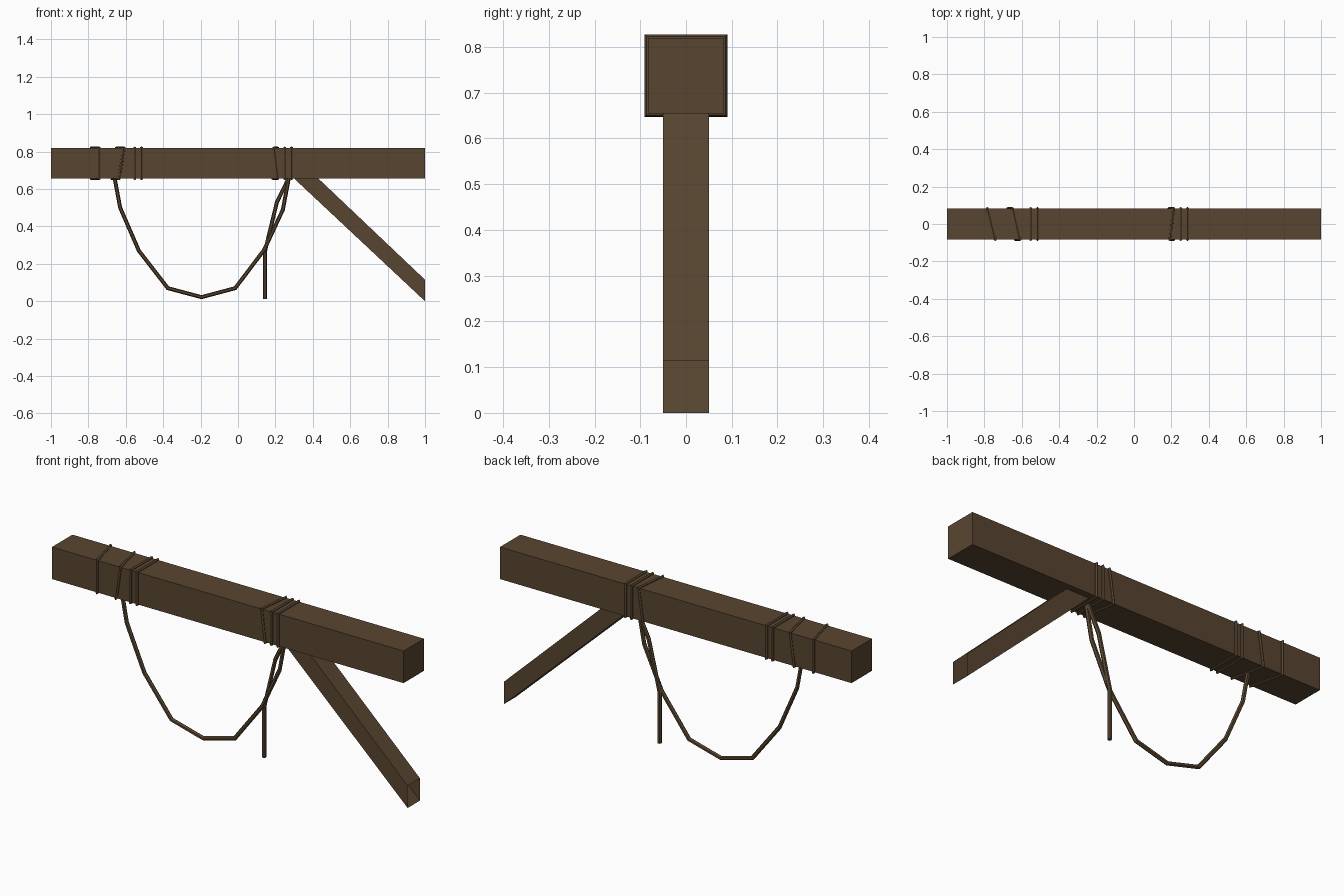
import bpy, bmesh, math
from mathutils import Vector

if "Cube" in bpy.data.objects:
    bpy.data.objects.remove(bpy.data.objects["Cube"])

brown = bpy.data.materials.new("dark_brown_wood")
brown.diffuse_color = (0.098, 0.060, 0.030, 1)
brown.use_nodes = True
brown.node_tree.nodes["Principled BSDF"].inputs["Base Color"].default_value = brown.diffuse_color


def make_object(name, bm):
    bmesh.ops.recalc_face_normals(bm, faces=bm.faces)
    mesh = bpy.data.meshes.new(name)
    bm.to_mesh(mesh)
    bm.free()
    mesh.materials.append(brown)
    obj = bpy.data.objects.new(name, mesh)
    bpy.context.collection.objects.link(obj)
    return obj


def prism(name, profile, half_y, open_end=False):
    """Extrude an x-z outline across y; optionally leave the x = 1 end open."""
    bm = bmesh.new()
    front = [bm.verts.new((x, -half_y, z)) for x, z in profile]
    back = [bm.verts.new((x, half_y, z)) for x, z in profile]
    bm.faces.new(front)
    bm.faces.new(back[::-1])
    n = len(profile)
    for i in range(n):
        j = (i + 1) % n
        if open_end and profile[i][0] == profile[j][0] == 1.0:
            continue
        bm.faces.new((front[i], back[i], back[j], front[j]))
    return make_object(name, bm)


def rope(name, points, across, radius=0.0105, closed=False, sides=6):
    """Sweep a mitred polygon section along a path; 'across' is the path plane's normal."""
    pts = [Vector(p) for p in points]
    across = Vector(across)
    n = len(pts)
    bm = bmesh.new()
    rings = []
    for i, p in enumerate(pts):
        before = pts[i - 1] if (i or closed) else None
        after = pts[(i + 1) % n] if (i < n - 1 or closed) else None
        d1 = (p - before).normalized() if before else (after - p).normalized()
        d2 = (after - p).normalized() if after else d1
        side = across.cross((d1 + d2).normalized()).normalized()
        stretch = 1 / max(0.5, math.cos(d1.angle(d2, 0) / 2))
        rings.append([bm.verts.new(
            p + side * (radius * stretch * math.cos(2 * math.pi * k / sides))
            + across * (radius * math.sin(2 * math.pi * k / sides)))
            for k in range(sides)])
    for i in range(n if closed else n - 1):
        a, b = rings[i], rings[(i + 1) % n]
        for k in range(sides):
            m = (k + 1) % sides
            bm.faces.new((a[k], a[m], b[m], b[k]))
    if not closed:
        bm.faces.new(rings[0][::-1])
        bm.faces.new(rings[-1])
    return make_object(name, bm)


# Timber beam and diagonal brace
prism("beam", [(-1, 0.655), (1, 0.655), (1, 0.82), (-1, 0.82)], 0.083)
prism("brace", [(0.30, 0.656), (1.0, 0.0), (1.0, 0.115), (0.43, 0.656)], 0.05, True)

# Rope coils: x at front top, back top, back bottom, front bottom
coils = [
    (-0.742, -0.785, -0.785, -0.742),
    (-0.61, -0.65, -0.675, -0.635),
    (-0.552, -0.552, -0.552, -0.552),
    (-0.516, -0.516, -0.516, -0.516),
    (0.192, 0.212, 0.187, 0.213),
    (0.25, 0.25, 0.25, 0.25),
    (0.286, 0.286, 0.286, 0.286),
]
corners = [(-0.082, 0.819), (0.082, 0.819), (0.082, 0.656), (-0.082, 0.656)]
for i, xs in enumerate(coils):
    rope(f"rope_coil_{i + 1}", [(x, y, z) for x, (y, z) in zip(xs, corners)],
         (1, 0, 0), radius=0.0085, closed=True)

# Hanging rope loop and loose tail
loop = [(-0.66, 0.66), (-0.63, 0.50), (-0.53, 0.27), (-0.375, 0.07), (-0.195, 0.022),
        (-0.015, 0.07), (0.14, 0.275), (0.24, 0.49), (0.272, 0.66)]
rope("hanging_rope", [(x, -0.004, z) for x, z in loop], (0, 1, 0))
tail = [(0.272, 0.66), (0.208, 0.53), (0.145, 0.27), (0.145, 0.012)]
rope("rope_tail", [(x, 0.006, z) for x, z in tail], (0, 1, 0))
